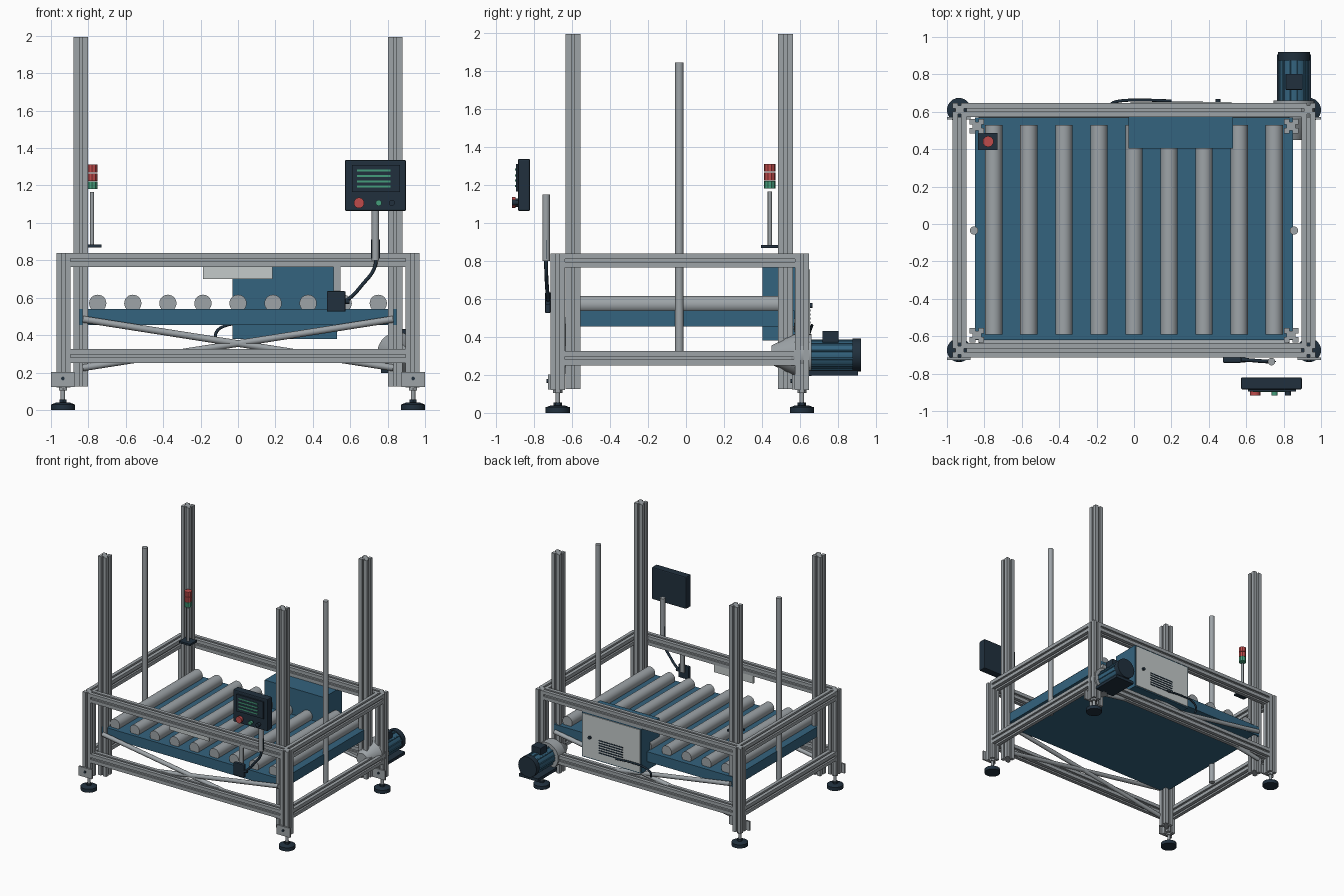
import bpy, bmesh, math
from mathutils import Vector

if "Cube" in bpy.data.objects:
    bpy.data.objects.remove(bpy.data.objects["Cube"])


def mat(name, c):
    m = bpy.data.materials.new(name)
    m.diffuse_color = (*c, 1)
    m.use_nodes = True
    m.node_tree.nodes["Principled BSDF"].inputs["Base Color"].default_value = m.diffuse_color
    return m


GREY = mat("aluminium grey", (0.34, 0.37, 0.39))
BLUE = mat("machine blue", (0.034, 0.125, 0.21))
DARK = mat("dark slate", (0.015, 0.03, 0.048))
LIGHT = mat("light panel", (0.55, 0.59, 0.59))
RED = mat("signal red", (0.52, 0.07, 0.07))
GREEN = mat("signal green", (0.06, 0.34, 0.2))


def finish(name, bm, m):
    bmesh.ops.recalc_face_normals(bm, faces=bm.faces[:])
    me = bpy.data.meshes.new(name)
    bm.to_mesh(me)
    bm.free()
    ob = bpy.data.objects.new(name, me)
    bpy.context.collection.objects.link(ob)
    me.materials.append(m)
    return ob


def smooth(ob):
    bpy.ops.object.select_all(action='DESELECT')
    ob.select_set(True)
    bpy.context.view_layer.objects.active = ob
    bpy.ops.object.shade_smooth_by_angle(angle=math.radians(35))


def box(name, x, y, z, m, bevel=0):
    bm = bmesh.new()
    bmesh.ops.create_cube(bm, size=1)
    for v in bm.verts:
        for i, r in enumerate((x, y, z)):
            v.co[i] = r[0] if v.co[i] < 0 else r[1]
    if bevel:
        bmesh.ops.bevel(bm, geom=bm.edges[:], offset=bevel, segments=2, affect='EDGES', profile=0.5)
    return finish(name, bm, m)


def place(ob, a, b):
    ob.location = a
    ob.rotation_mode = 'QUATERNION'
    ob.rotation_quaternion = (b - a).to_track_quat('Z', 'Y')


def cyl(name, a, b, r, m, r2=None, seg=28):
    a, b = Vector(a), Vector(b)
    d = (b - a).length
    bm = bmesh.new()
    bmesh.ops.create_cone(bm, cap_ends=True, segments=seg, radius1=r, radius2=r if r2 is None else r2, depth=d)
    bmesh.ops.translate(bm, verts=bm.verts[:], vec=(0, 0, d / 2))
    ob = finish(name, bm, m)
    place(ob, a, b)
    smooth(ob)
    return ob


def extrusion(name, a, b, w):
    """Slotted square profile running from a to b."""
    a, b = Vector(a), Vector(b)
    h, g, d = w / 2, w * 0.11, w * 0.2
    side = [(-h, h), (-g, h), (-g, h - d), (g, h - d), (g, h)]
    pts = []
    for k in range(4):
        c, s = round(math.cos(k * math.pi / 2)), round(math.sin(k * math.pi / 2))
        pts += [(x * c + y * s, -x * s + y * c) for x, y in side]
    bm = bmesh.new()
    f = bm.faces.new([bm.verts.new((x, y, 0)) for x, y in pts])
    ext = bmesh.ops.extrude_face_region(bm, geom=[f])
    bmesh.ops.translate(bm, verts=[v for v in ext['geom'] if isinstance(v, bmesh.types.BMVert)],
                        vec=(0, 0, (b - a).length))
    place(finish(name, bm, GREY), a, b)


def cable(name, pts, r):
    cu = bpy.data.curves.new(name, 'CURVE')
    cu.dimensions = '3D'
    cu.bevel_depth, cu.bevel_resolution, cu.resolution_u = r, 3, 8
    sp = cu.splines.new('BEZIER')
    sp.bezier_points.add(len(pts) - 1)
    for p, co in zip(sp.bezier_points, pts):
        p.co = co
        p.handle_left_type = p.handle_right_type = 'AUTO'
    ob = bpy.data.objects.new(name, cu)
    bpy.context.collection.objects.link(ob)
    cu.materials.append(DARK)
    bpy.ops.object.select_all(action='DESELECT')
    ob.select_set(True)
    bpy.context.view_layer.objects.active = ob
    bpy.ops.object.convert(target='MESH')


W = 0.075
FX, FY0, FY1 = 0.932, -0.675, 0.61

# Corner posts, levelling feet, foot brackets and tall posts
for sx in (-1, 1):
    for y, ty in ((FY0, -0.595), (FY1, 0.523)):
        x = sx * FX
        extrusion("corner_post", (x, y, 0.12), (x, y, 0.84), W)
        extrusion("tall_post", (sx * 0.84, ty, 0.125), (sx * 0.84, ty, 1.993), 0.078)
        fx = sx * 0.936
        cyl("foot_pad", (fx, y, 0), (fx, y, 0.03), 0.064, DARK)
        cyl("foot_pad_top", (fx, y, 0.03), (fx, y, 0.04), 0.06, DARK, 0.035)
        cyl("foot_nut", (fx, y, 0.04), (fx, y, 0.055), 0.022, DARK, seg=6)
        cyl("foot_rod", (fx, y, 0.04), (fx, y, 0.125), 0.012, GREY, seg=16)
        cyl("foot_lock_nut", (fx, y, 0.105), (fx, y, 0.12), 0.024, GREY, seg=6)
        f = y - W / 2
        box("foot_bracket", (fx - 0.063, fx + 0.063), (f - 0.014, f), (0.122, 0.202), GREY)
        cyl("bracket_bolt", (fx, f - 0.022, 0.168), (fx, f - 0.012, 0.168), 0.01, DARK, seg=12)

# Horizontal frame rails
h = W / 2
for z in (0.288, 0.802):
    for y in (FY0, FY1):
        extrusion("long_rail", (-FX + h, y, z), (FX - h, y, z), W)
    for x in (-FX, FX):
        extrusion("short_rail", (x, FY0 + h, z), (x, FY1 - h, z), W)

# Roller bed
box("conveyor_bed", (-0.85, 0.85), (-0.62, 0.57), (0.455, 0.54), BLUE)
for i in range(9):
    x = (i - 4) * 0.1875
    cyl("roller", (x, -0.59, 0.57), (x, 0.53, 0.57), 0.046, GREY)

# Crossed lift bars and guide poles
for y in (-0.638, 0.585):
    for s in (-1, 1):
        cyl("scissor_bar", (s * 0.83, y, 0.485), (-s * 0.83, y, 0.225), 0.018, GREY, seg=20)
for s in (-1, 1):
    cyl("guide_pole", (s * 0.855, -0.035, 0.29), (s * 0.855, -0.035, 1.845), 0.022, GREY)

# Electrical cabinet with door, vents, lock and cable
box("cabinet", (-0.03, 0.53), (0.403, 0.645), (0.38, 0.764), BLUE)
box("cabinet_door", (-0.02, 0.52), (0.645, 0.652), (0.39, 0.754), LIGHT)
for i in range(6):
    z = 0.45 + i * 0.021
    box("door_vent", (0.14, 0.37), (0.65, 0.655), (z, z + 0.009), DARK)
cyl("door_lock", (0.45, 0.65, 0.565), (0.45, 0.667, 0.565), 0.013, DARK, seg=16)
cable("cabinet_cable", [(0.2, 0.658, 0.45), (0.05, 0.662, 0.46), (-0.08, 0.657, 0.445),
                        (-0.118, 0.645, 0.41), (-0.115, 0.635, 0.37)], 0.008)
box("front_plate", (-0.187, 0.185), (-0.655, -0.64), (0.7, 0.79), LIGHT)

# Drive motor
mx, mz = 0.855, 0.305
cyl("motor_gearbox", (mx, 0.45, mz), (mx, 0.57, mz), 0.05, GREY, 0.11)
cyl("motor_flange", (mx, 0.57, mz), (mx, 0.66, mz), 0.11, GREY)
cyl("motor_body", (mx, 0.64, mz), (mx, 0.885, mz), 0.078, BLUE)
cyl("motor_end_cap", (mx, 0.875, mz), (mx, 0.92, mz), 0.086, DARK)
for k in range(12):
    a = k * math.pi / 6 + math.pi / 12
    p = (mx + 0.079 * math.cos(a), mz + 0.079 * math.sin(a))
    cyl("motor_rib", (p[0], 0.65, p[1]), (p[0], 0.88, p[1]), 0.006, BLUE, seg=6)
box("motor_terminal_box", (0.81, 0.902), (0.717, 0.803), (0.37, 0.432), DARK, 0.005)
box("motor_base", (0.765, 0.945), (0.645, 0.905), (0.197, 0.222), DARK)

# Operator panel
box("operator_panel", (0.572, 0.898), (-0.885, -0.82), (1.063, 1.337), DARK, 0.008)
box("screen_bezel", (0.61, 0.865), (-0.895, -0.88), (1.165, 1.31), DARK)
for z in (1.195, 1.222, 1.25, 1.28):
    box("screen_line", (0.635, 0.815), (-0.899, -0.893), (z - 0.005, z + 0.005), GREEN)
for n, x, r, m in (("stop_button", 0.647, 0.028, RED), ("start_button", 0.752, 0.016, GREEN),
                   ("reset_button", 0.823, 0.016, DARK)):
    cyl(n + "_collar", (x, -0.896, 1.107), (x, -0.88, 1.107), r * 0.8, DARK, seg=20)
    cyl(n, (x, -0.916, 1.107), (x, -0.896, 1.107), r, m, seg=20)
cyl("panel_post", (0.735, -0.736, 0.8), (0.735, -0.736, 1.15), 0.02, GREY)
box("panel_post_slot", (0.712, 0.758), (-0.738, -0.733), (0.81, 0.91), DARK)

# Junction box below the panel and its cable
box("junction_box", (0.475, 0.575), (-0.742, -0.713), (0.525, 0.635), DARK, 0.006)
box("junction_bracket", (0.51, 0.548), (-0.713, -0.7), (0.58, 0.78), GREY)
cyl("cable_gland", (0.57, -0.727, 0.58), (0.597, -0.727, 0.58), 0.013, DARK, seg=12)
cable("panel_cable", [(0.738, -0.736, 0.83), (0.73, -0.736, 0.76), (0.665, -0.732, 0.67),
                      (0.6, -0.727, 0.6), (0.57, -0.727, 0.58)], 0.01)

# Signal tower light
tx, ty = -0.78, 0.441
box("tower_base", (-0.833, -0.73), (0.395, 0.487), (0.868, 0.884), DARK)
cyl("tower_pole", (tx, ty, 0.88), (tx, ty, 1.165), 0.011, GREY, seg=16)
for n, z, m in (("green", 1.18, GREEN), ("lower_red", 1.224, RED), ("upper_red", 1.27, RED)):
    cyl("tower_lamp_" + n, (tx, ty, z), (tx, ty, z + 0.041), 0.03, m, seg=10)
